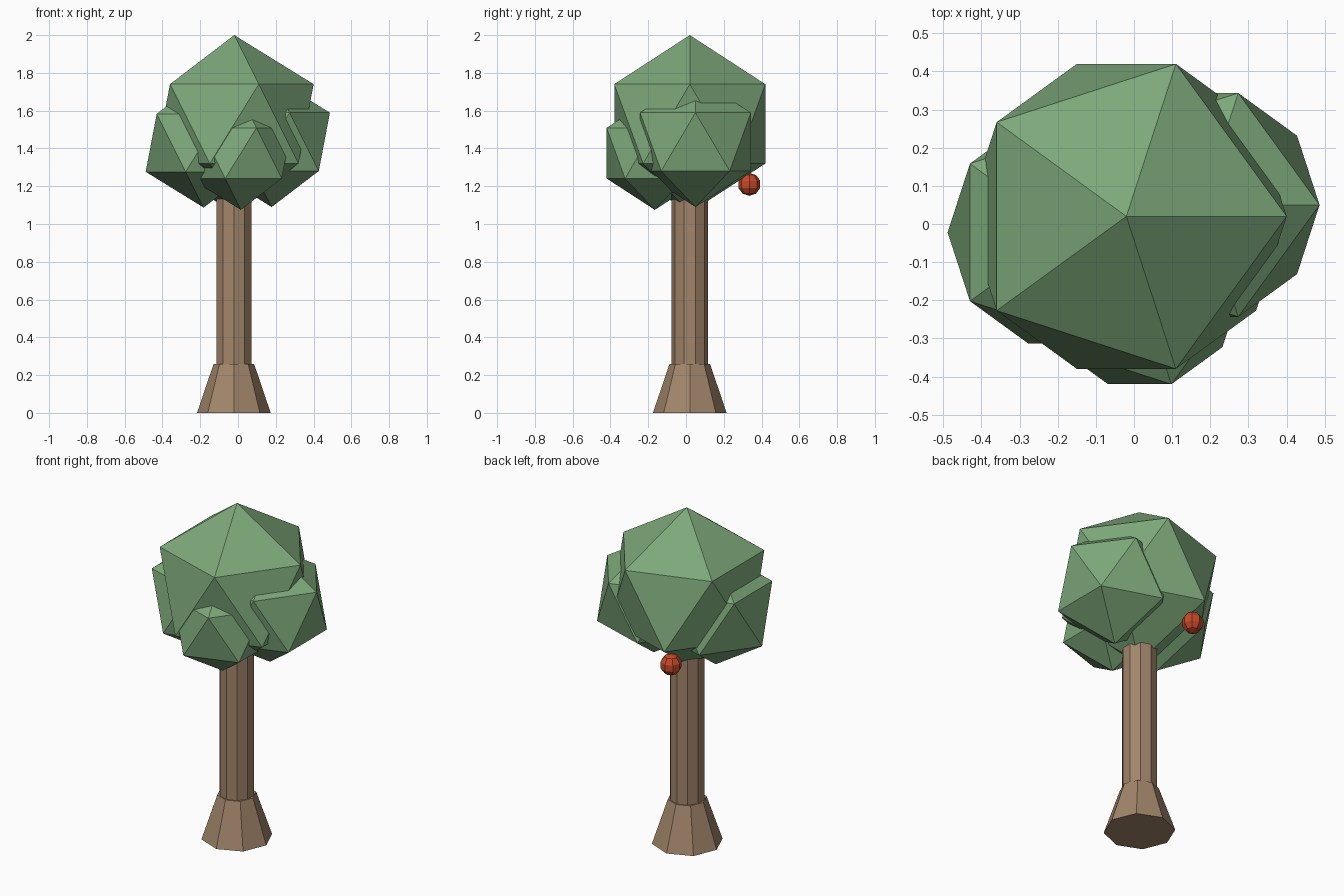
import bpy

if "Cube" in bpy.data.objects:
    bpy.data.objects.remove(bpy.data.objects["Cube"])


def material(name, rgb):
    m = bpy.data.materials.new(name)
    m.diffuse_color = (*rgb, 1.0)
    m.use_nodes = True
    m.node_tree.nodes["Principled BSDF"].inputs["Base Color"].default_value = m.diffuse_color
    return m


LEAF = material("leaf green", (0.205, 0.392, 0.195))
BARK = material("bark brown", (0.36, 0.235, 0.145))
RED = material("fruit red", (0.56, 0.065, 0.021))


def finish(name, mat):
    ob = bpy.context.object
    ob.name = name
    ob.data.name = name
    ob.data.materials.append(mat)
    return ob


CX, CY = -0.022, 0.02  # trunk axis


def column(name, sides, r_bottom, r_top, z0, z1):
    bpy.ops.mesh.primitive_cone_add(vertices=sides, radius1=r_bottom, radius2=r_top,
                                    depth=z1 - z0, location=(CX, CY, (z0 + z1) / 2))
    return finish(name, BARK)


# Trunk and flared foot
column("trunk", 10, 0.097, 0.097, 0.05, 1.3)
column("trunk_base", 8, 0.195, 0.107, 0.0, 0.26)

# Foliage: one large crown and three smaller clumps
for name, radius, centre in (
    ("crown", 0.47, (-0.02, 0.02, 1.53)),
    ("right_clump", 0.345, (0.178, 0.05, 1.435)),
    ("left_clump", 0.343, (-0.182, -0.022, 1.43)),
    ("front_clump", 0.30, (0.015, -0.165, 1.375)),
):
    bpy.ops.mesh.primitive_ico_sphere_add(subdivisions=1, radius=radius, location=centre)
    finish(name, LEAF)

# Hanging fruit
bpy.ops.mesh.primitive_uv_sphere_add(segments=8, ring_count=5, radius=0.061,
                                     location=(-0.135, 0.335, 1.21))
finish("fruit", RED)
